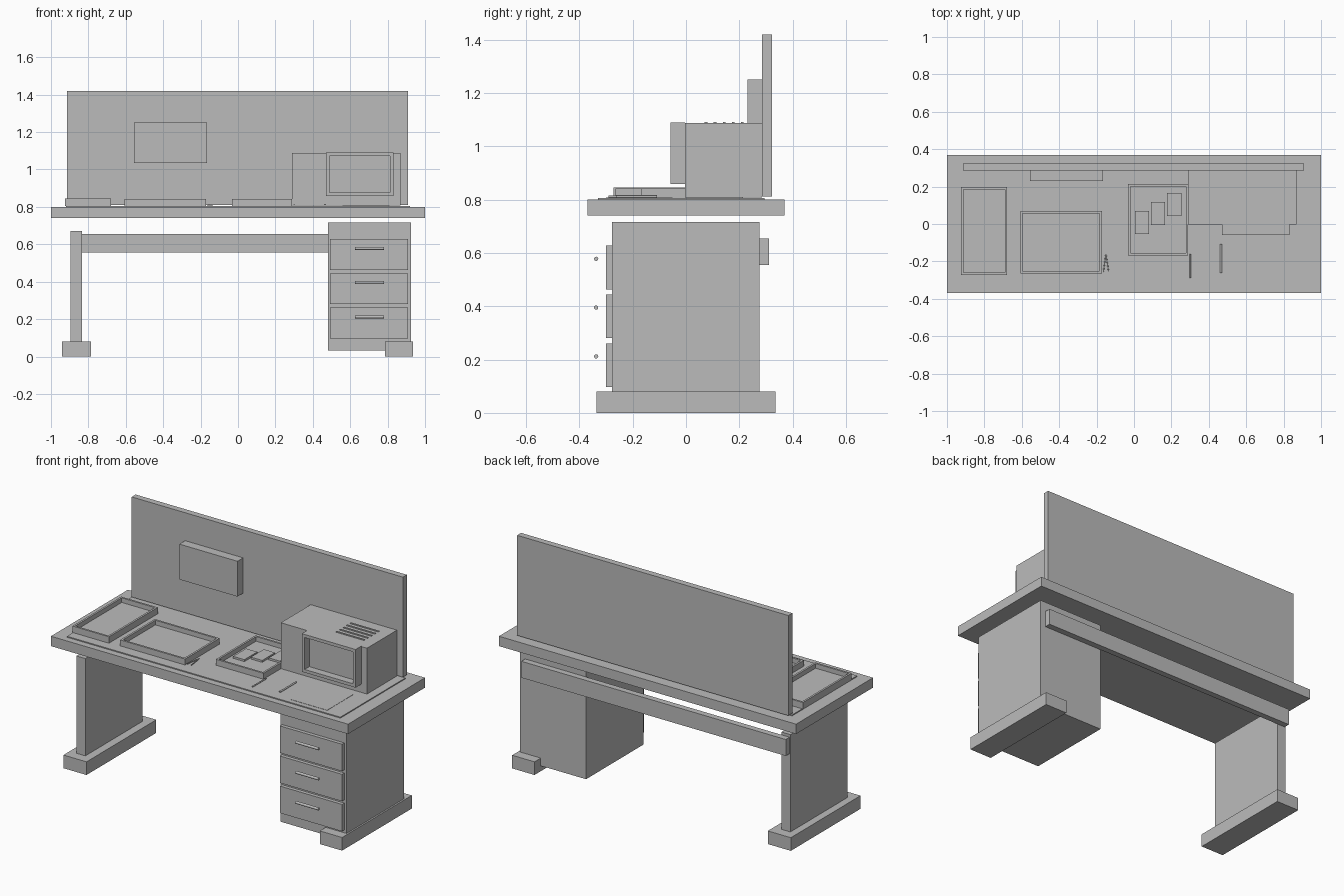
import bpy, bmesh, math
from mathutils import Matrix, Vector

if "Cube" in bpy.data.objects:
    bpy.data.objects.remove(bpy.data.objects["Cube"])

grey = bpy.data.materials.new("plain grey")
grey.diffuse_color = (0.5, 0.5, 0.5, 1)
grey.use_nodes = True
grey.node_tree.nodes["Principled BSDF"].inputs["Base Color"].default_value = grey.diffuse_color


def finish(name, bm):
    me = bpy.data.meshes.new(name)
    bm.to_mesh(me)
    bm.free()
    me.materials.append(grey)
    ob = bpy.data.objects.new(name, me)
    bpy.context.collection.objects.link(ob)
    return ob


def add_box(bm, x0, x1, y0, y1, z0, z1):
    m = Matrix.Translation(((x0 + x1) / 2, (y0 + y1) / 2, (z0 + z1) / 2))
    m = m @ Matrix.Diagonal((x1 - x0, y1 - y0, z1 - z0, 1))
    bmesh.ops.create_cube(bm, size=1, matrix=m)


def box(name, *b):
    bm = bmesh.new()
    add_box(bm, *b)
    return finish(name, bm)


def rod(name, a, b, r, sides=12):
    a, b = Vector(a), Vector(b)
    d = b - a
    m = Matrix.Translation((a + b) / 2) @ d.to_track_quat('Z', 'Y').to_matrix().to_4x4()
    bm = bmesh.new()
    bmesh.ops.create_cone(bm, cap_ends=True, segments=sides, radius1=r, radius2=r,
                          depth=d.length, matrix=m)
    return finish(name, bm)


def recessed_box(name, bounds, axis, rim, depth):
    """Box whose face towards axis is inset by rim and pushed in by depth."""
    axis = Vector(axis)
    bm = bmesh.new()
    add_box(bm, *bounds)
    bm.normal_update()
    face = max(bm.faces, key=lambda f: f.normal.dot(axis))
    bmesh.ops.inset_region(bm, faces=[face], thickness=rim, use_even_offset=True)
    inner = bmesh.ops.extrude_face_region(bm, geom=[face])['geom']
    verts = [v for v in inner if isinstance(v, bmesh.types.BMVert)]
    bmesh.ops.translate(bm, verts=verts, vec=-axis * depth)
    if face.is_valid:
        bmesh.ops.delete(bm, geom=[face], context='FACES_ONLY')
    bmesh.ops.recalc_face_normals(bm, faces=bm.faces)
    return finish(name, bm)


# Desk top, mat and back board
box("desk_top", -1, 1, -0.37, 0.37, 0.74, 0.80)
box("desk_mat", -0.92, 0.92, -0.33, 0.295, 0.80, 0.806)
box("back_board", -0.915, 0.91, 0.285, 0.323, 0.811, 1.42)
box("wall_panel", -0.555, -0.165, 0.23, 0.285, 1.035, 1.25)

# Feet, leg and rear beam
box("left_foot", -0.94, -0.785, -0.335, 0.335, 0, 0.08)
box("right_foot", 0.785, 0.935, -0.335, 0.335, 0, 0.08)
box("left_leg", -0.895, -0.835, -0.275, 0.275, 0.08, 0.672)
box("rear_beam", -0.89, 0.89, 0.275, 0.312, 0.555, 0.655)

# Drawer cabinet with three drawers and bar handles
box("drawer_cabinet", 0.48, 0.925, -0.278, 0.275, 0.033, 0.716)
for i in range(3):
    z = 0.545 - i * 0.183
    box(f"drawer_front_{i + 1}", 0.492, 0.91, -0.30, -0.278, z - 0.082, z + 0.082)
    rod(f"drawer_handle_{i + 1}", (0.625, -0.337, z + 0.033), (0.78, -0.337, z + 0.033), 0.008)

# Shallow trays
trays = {
    "left_tray": (-0.924, -0.678, -0.272, 0.197, 0.806, 0.845),
    "middle_tray": (-0.608, -0.172, -0.264, 0.069, 0.806, 0.842),
    "sample_tray": (-0.031, 0.289, -0.168, 0.213, 0.806, 0.842),
}
for name, b in trays.items():
    recessed_box(name, b, (0, 0, 1), 0.012, 0.028)

# Sample plates in the right-hand tray
for i in range(3):
    x, y = 0.043 + 0.086 * i, 0.008 + 0.048 * i
    box(f"sample_plate_{i + 1}", x - 0.038, x + 0.038, y - 0.062, y + 0.062, 0.812, 0.826)

# Instrument with framed screen and top vents
box("instrument_body", 0.29, 0.87, -0.003, 0.285, 0.808, 1.087)
recessed_box("instrument_screen", (0.47, 0.832, -0.058, -0.003, 0.858, 1.09),
             (0, -1, 0), 0.019, 0.045)
for i in range(5):
    y = 0.075 + i * 0.034
    box(f"vent_slat_{i + 1}", 0.61, 0.80, y - 0.005, y + 0.005, 1.085, 1.091)

# Thin pad and hand tools on the mat
box("thin_pad", 0.56, 0.81, -0.30, -0.05, 0.804, 0.8075)
for i, x in enumerate((-0.164, -0.136)):
    rod(f"tweezer_arm_{i + 1}", (-0.15, -0.16, 0.811), (x, -0.255, 0.811), 0.003, 8)
rod("thin_probe", (0.301, -0.29, 0.811), (0.301, -0.16, 0.811), 0.004)
rod("pen", (0.465, -0.262, 0.812), (0.465, -0.108, 0.812), 0.005)
